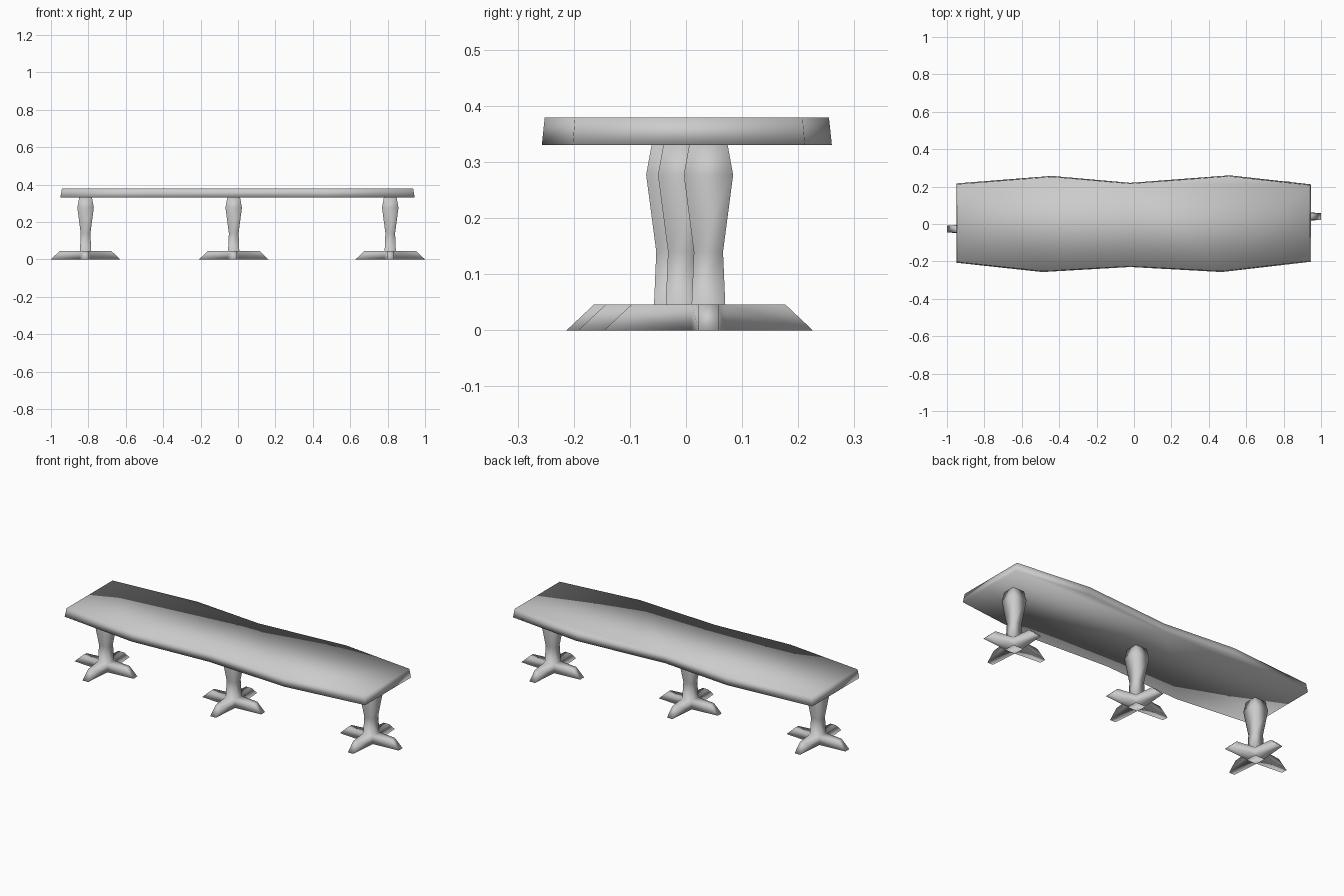
import bpy, bmesh

if "Cube" in bpy.data.objects:
    bpy.data.objects.remove(bpy.data.objects["Cube"])

grey = bpy.data.materials.new("light_grey")
grey.diffuse_color = (0.6, 0.6, 0.6, 1)
grey.use_nodes = True
grey.node_tree.nodes["Principled BSDF"].inputs["Base Color"].default_value = grey.diffuse_color


def finish(name, bm):
    bmesh.ops.recalc_face_normals(bm, faces=bm.faces)
    mesh = bpy.data.meshes.new(name)
    bm.to_mesh(mesh)
    bm.free()
    mesh.materials.append(grey)
    mesh.shade_smooth()
    obj = bpy.data.objects.new(name, mesh)
    bpy.context.collection.objects.link(obj)
    return obj


def band(bm, a, b):
    n = len(a)
    for i in range(n):
        bm.faces.new((a[i], a[(i + 1) % n], b[(i + 1) % n], b[i]))


# Table top: waisted slab, two halves joined at the middle seam
outline = [(-0.95, -0.207), (-0.49, -0.257), (-0.02, -0.23), (0.47, -0.257), (0.945, -0.202),
           (0.945, 0.212), (0.51, 0.26), (-0.02, 0.22), (-0.44, 0.257), (-0.95, 0.217)]
bm = bmesh.new()
low = [bm.verts.new((x, y, 0.33)) for x, y in outline]
high = [bm.verts.new((x * 0.991, y * 0.98, 0.379)) for x, y in outline]
band(bm, low, high)
for ring in (low, high):
    bm.faces.new(ring[:3] + ring[7:])
    bm.faces.new(ring[2:8])
finish("table_top", bm)


# Pedestals: square baluster post with four tapered feet
def pedestal(name, cx, cy):
    bm = bmesh.new()
    rings = []
    for z, r in ((0, 0.03), (0.046, 0.03), (0.14, 0.026), (0.277, 0.044), (0.332, 0.034)):
        rings.append([bm.verts.new((cx + sx * r, cy + sy * r, z))
                      for sx, sy in ((-1, -1), (1, -1), (1, 1), (-1, 1))])
    for a, b in zip(rings[1:], rings[2:]):
        band(bm, a, b)
    bm.faces.new(rings[-1])
    for i, (dx, dy) in enumerate(((0, -1), (1, 0), (0, 1), (-1, 0))):
        j = (i + 1) % 4
        root = [rings[0][i], rings[0][j], rings[1][j], rings[1][i]]
        tip = [bm.verts.new((cx + dx * d - dy * s, cy + dy * d + dx * s, z))
               for d, s, z in ((0.186, -0.0175, 0), (0.186, 0.0175, 0),
                               (0.137, 0.0175, 0.046), (0.137, -0.0175, 0.046))]
        band(bm, root, tip)
        bm.faces.new(tip)
    finish(name, bm)


pedestal("left_pedestal", -0.815, -0.027)
pedestal("middle_pedestal", -0.023, -0.006)
pedestal("right_pedestal", 0.814, 0.04)
